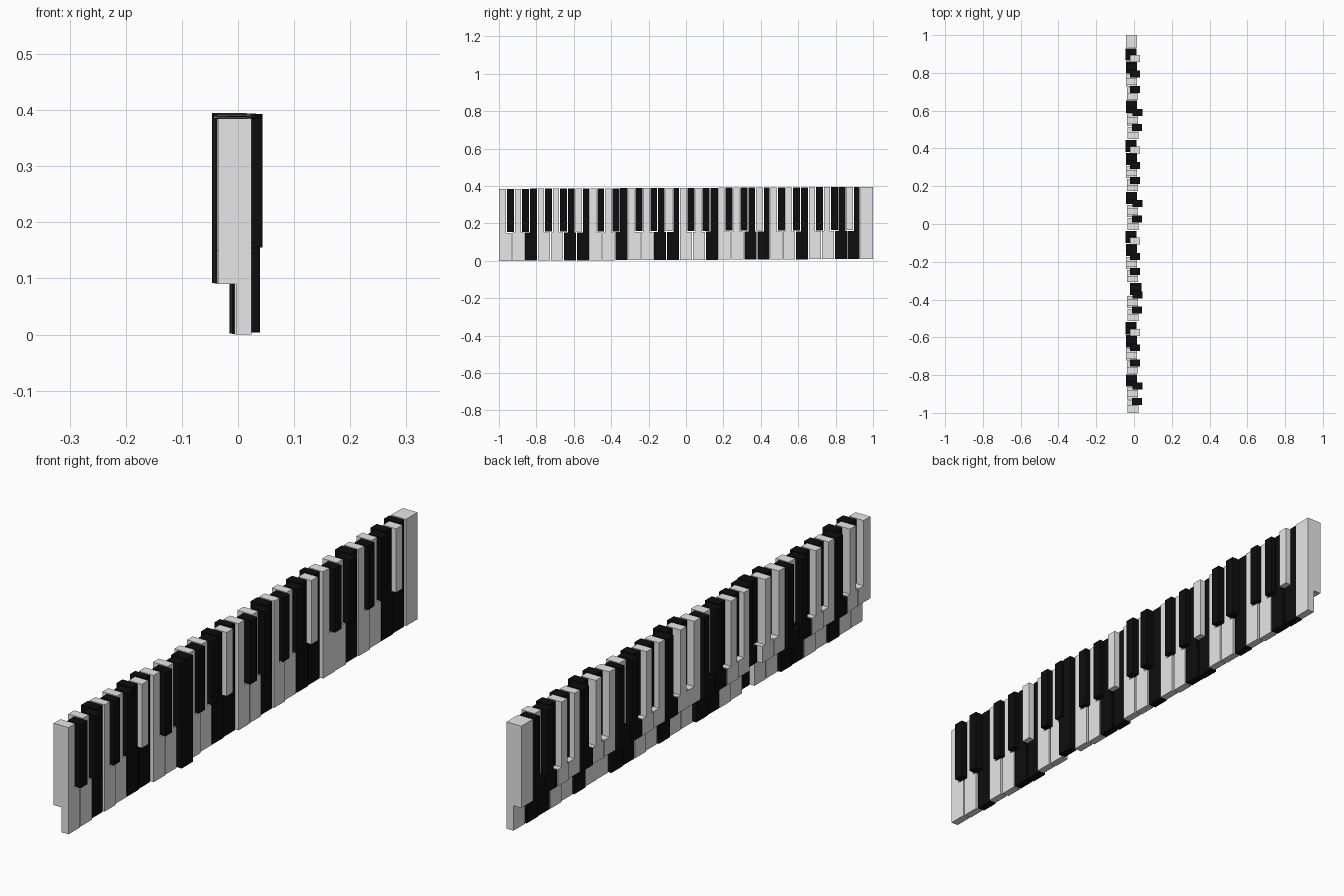
import bpy, bmesh

if "Cube" in bpy.data.objects:
    bpy.data.objects.remove(bpy.data.objects["Cube"])

def material(name, c):
    m = bpy.data.materials.new(name)
    m.diffuse_color = (c, c, c, 1)
    m.use_nodes = True
    m.node_tree.nodes["Principled BSDF"].inputs["Base Color"].default_value = m.diffuse_color
    return m

ivory = material("ivory", 0.8)
ebony = material("ebony", 0.004)

PITCH = 2 / 29          # 29 wide keys: four octaves and a last C
GAP = 0.0025            # half of the gap between wide keys
HALF = 0.0185           # half the width of a narrow key
CLEAR = 0.005           # clearance of the cutouts
LIP, NOTCH, LENGTH = 0.09, 0.15, 0.385

# narrow key after each wide key (C D F G A): sideways offset, back x
NARROW = {0: (-0.0075, -0.010), 1: (0.004, -0.009), 3: (-0.011, -0.021),
          4: (0.0, -0.022), 5: (0.013, -0.022)}
BACK_X = [-0.035, -0.037, -0.042, -0.038, -0.043, -0.043, -0.046]

def finish(name, bm, mat):
    bmesh.ops.recalc_face_normals(bm, faces=bm.faces)
    me = bpy.data.meshes.new(name)
    bm.to_mesh(me)
    bm.free()
    me.materials.append(mat)
    ob = bpy.data.objects.new(name, me)
    bpy.context.collection.objects.link(ob)

def strip(bm, a, b, closed=True):
    n = len(a)
    for i in range(n if closed else n - 1):
        j = (i + 1) % n
        bm.faces.new((a[i], a[j], b[j], b[i]))

def lift(k):            # the row rises slightly towards +y
    return 0.01 * k / 28

def narrow_y(k):        # centre of the narrow key above wide key k
    note = k % 7
    if k < 0 or k >= 28 or note not in NARROW:
        return None
    return -1 + (k + 1) * PITCH + NARROW[note][0]

def wide_key(k):
    z = lift(k)
    l, r = -1 + k * PITCH + GAP, -1 + (k + 1) * PITCH - GAP
    if k == 0:
        l = -1
    if k == 28:
        r = 1
    x0 = -0.043 if k == 28 else -0.02 if k == 9 else BACK_X[k % 7]
    x1, xm = x0 + 0.059, x0 + 0.031
    left, right = narrow_y(k - 1), narrow_y(k)
    pts = [(l, 0), (r, 0), (r, LIP)]
    top_r, top_l = r, l
    if right is not None:
        top_r = right - HALF - CLEAR
        pts += [(r, NOTCH), (top_r, NOTCH)]
    if left is not None:
        top_l = left + HALF + CLEAR
    pts += [(top_r, LENGTH), (top_l, LENGTH)]
    if left is not None:
        pts += [(top_l, NOTCH), (l, NOTCH)]
    pts.append((l, LIP))
    # playing face, then the thin lip, then the deeper body behind it
    bm = bmesh.new()
    ring = lambda x, p: [bm.verts.new((x, y, z + h)) for y, h in p]
    a, b, c = ring(x1, pts), ring(xm, pts), ring(x0, pts[2:])
    bm.faces.new((a[0], a[1], a[2], a[-1]))
    bm.faces.new(a[2:])
    strip(bm, a, b)
    bm.faces.new((b[0], b[1], b[2], b[-1]))
    strip(bm, b[2:], c)
    bm.faces.new(c)
    finish("wide_key", bm, ebony if k % 7 in (2, 5, 6) else ivory)

def narrow_key(k):
    y, z, x = narrow_y(k), lift(k), NARROW[k % 7][1]
    bm = bmesh.new()
    rings = [[bm.verts.new((px, y + s * HALF, h + z)) for px, s in
              ((x, -1), (x + 0.053, -1), (x + 0.053, 1), (x, 1))]
             for h in (0.155, LENGTH)]
    strip(bm, *rings)
    bm.faces.new(rings[0])
    bm.faces.new(rings[1])
    finish("narrow_key", bm, ivory if k % 7 == 5 else ebony)

for k in range(29):
    wide_key(k)
    if narrow_y(k) is not None:
        narrow_key(k)
